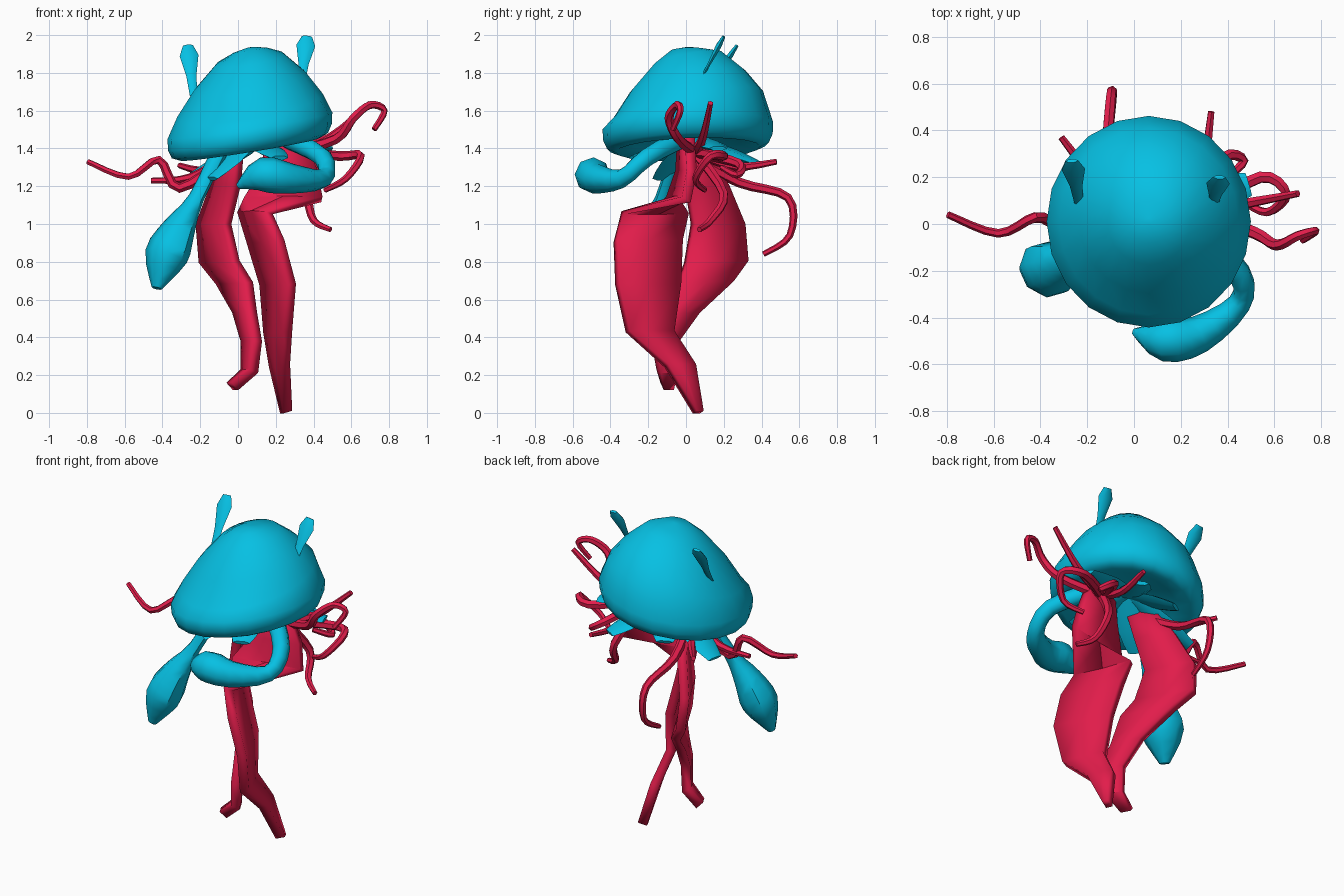
import bpy, bmesh, math
from mathutils import Vector

if "Cube" in bpy.data.objects:
    bpy.data.objects.remove(bpy.data.objects["Cube"])


def material(name, rgb):
    m = bpy.data.materials.new(name)
    m.diffuse_color = (*rgb, 1)
    m.use_nodes = True
    m.node_tree.nodes["Principled BSDF"].inputs["Base Color"].default_value = m.diffuse_color
    return m


TEAL = material("teal", (0.002, 0.53, 0.77))
RED = material("crimson", (0.76, 0.012, 0.07))


def finish(name, bm, mat, angle=40):
    bmesh.ops.recalc_face_normals(bm, faces=bm.faces)
    me = bpy.data.meshes.new(name)
    bm.to_mesh(me)
    bm.free()
    me.materials.append(mat)
    ob = bpy.data.objects.new(name, me)
    bpy.context.collection.objects.link(ob)
    bpy.ops.object.select_all(action='DESELECT')
    ob.select_set(True)
    bpy.context.view_layer.objects.active = ob
    bpy.ops.object.shade_smooth_by_angle(angle=math.radians(angle))
    return ob


def skin(bm, rings):
    """Bridge consecutive vertex rings and cap both ends."""
    n = len(rings[0])
    for a, b in zip(rings, rings[1:]):
        for i in range(n):
            j = (i + 1) % n
            bm.faces.new((a[i], a[j], b[j], b[i]))
    bm.faces.new(rings[0])
    bm.faces.new(rings[-1])


def spline(vals, steps):
    """Catmull-Rom resampling of a list of vectors."""
    out = []
    for i in range(len(vals) - 1):
        p0, p1, p2 = vals[max(i - 1, 0)], vals[i], vals[i + 1]
        p3 = vals[min(i + 2, len(vals) - 1)]
        for s in range(steps):
            t = s / steps
            out.append(0.5 * (2 * p1 + (p2 - p0) * t + (2 * p0 - 5 * p1 + 4 * p2 - p3) * t * t
                              + (3 * p1 - p0 - 3 * p2 + p3) * t ** 3))
    return out + [vals[-1]]


def tube(name, pts, radii, mat, flat=1.0, wide=(0, 0, 1), sides=8, steps=3):
    """Tapered tube; radius runs along `wide`, radius * flat across it."""
    path = spline([Vector(p) for p in pts], steps)
    size = [v.x for v in spline([Vector((r, 0, 0)) for r in radii], steps)]
    bm, rings, u = bmesh.new(), [], Vector(wide)
    for i, p in enumerate(path):
        d = (path[min(i + 1, len(path) - 1)] - path[max(i - 1, 0)]).normalized()
        u = (u - d * u.dot(d)).normalized()
        v = d.cross(u)
        r = max(size[i], 0.006)
        angles = [2 * math.pi * k / sides for k in range(sides)]
        rings.append([bm.verts.new(p + u * r * math.cos(a) + v * r * flat * math.sin(a))
                      for a in angles])
    skin(bm, rings)
    return finish(name, bm, mat, 50)


# Bell: lathed profile (radius, height), leaning up to the right and back
profile = [(0.015, 1.935), (0.09, 1.92), (0.18, 1.875), (0.3, 1.755), (0.39, 1.63),
           (0.443, 1.52), (0.44, 1.46), (0.42, 1.415), (0.375, 1.395), (0.28, 1.43),
           (0.015, 1.48)]
bm, rings, N = bmesh.new(), [], 20
for r, z in profile:
    ring = []
    for k in range(N):
        a = 2 * math.pi * k / N
        x, y = r * math.cos(a), r * math.sin(a)
        lean_y = 0.19 if 1.6 < z < 1.9 else 0.04
        ring.append(bm.verts.new((0.063 + x * 0.985, 0.01 + y * 1.02,
                                  z + 0.16 * x + lean_y * y)))
    rings.append(ring)
skin(bm, rings)
finish("bell", bm, TEAL, 60)

# Small paddles on top of the bell
for side, base, tip in (("left", (-0.235, 0.09, 1.68), (-0.265, 0.27, 1.945)),
                        ("right", (0.335, 0.07, 1.75), (0.365, 0.2, 1.993))):
    b, t = Vector(base), Vector(tip)
    tube(side + "_paddle", [b, b.lerp(t, 0.4), b.lerp(t, 0.8), t],
         [0.02, 0.027, 0.05, 0.027], TEAL, 0.35, (1, 0, 0), 6, 1)

# Club-ended arms
tube("left_arm", [(-0.08, -0.03, 1.42), (-0.22, -0.12, 1.14), (-0.31, -0.17, 0.98),
                  (-0.38, -0.2, 0.83), (-0.43, -0.24, 0.66)],
     [0.05, 0.045, 0.095, 0.125, 0.03], TEAL, 0.85, (0.7, -0.7, 0))
tube("right_arm", [(0.27, -0.03, 1.45), (0.45, -0.21, 1.35), (0.45, -0.34, 1.24),
                   (0.28, -0.47, 1.24), (0.13, -0.495, 1.26), (0.0, -0.46, 1.2)],
     [0.055, 0.05, 0.05, 0.08, 0.092, 0.015], TEAL, 1.0)

# Short flat strips spreading under the bell
root = Vector((0.08, 0.05, 1.45))
for i, end in enumerate([(-0.3, 0.14, 1.22), (0.27, 0.38, 1.32), (0.49, 0.17, 1.4),
                         (-0.06, 0.3, 1.32), (0.22, -0.28, 1.35), (-0.14, -0.14, 1.24)]):
    e = Vector(end)
    side = (e - root).cross(Vector((0, 0, 1)))
    tube(f"under_strip_{i + 1}", [root, root.lerp(e, 0.6), e], [0.07, 0.09, 0.05],
         TEAL, 0.25, side, 6, 2)


def ribbon(name, rows):
    """Broad folded band; each row is x, y, z of its middle and half its width."""
    bm, prev = bmesh.new(), None
    for x, y, z, w in rows:
        across = Vector((0.47, -0.88, 0))
        if name == "right_ribbon":
            across = Vector((0.97, 0.2, 0)) if z > 1.1 else Vector((0.4, -0.91, 0))
        mid = Vector((x, y, z))
        cur = [bm.verts.new(mid + across * w * s) for s in (-1, 0, 1)]
        if prev:
            for i in range(2):
                bm.faces.new((prev[i], prev[i + 1], cur[i + 1], cur[i]))
        prev = cur
    ob = finish(name, bm, RED, 30)
    m = ob.modifiers.new("thickness", 'SOLIDIFY')
    m.thickness, m.offset = 0.055, 0


ribbon("left_ribbon", [
    (-0.02, 0, 1.45, 0.07), (-0.065, 0.11, 1.21, 0.12), (-0.13, 0.17, 1.0, 0.15),
    (-0.1, 0.16, 0.8, 0.18), (-0.02, 0.1, 0.69, 0.16), (0.035, -0.02, 0.53, 0.09),
    (0.07, -0.11, 0.38, 0.07), (0.06, -0.1, 0.22, 0.05), (-0.03, -0.1, 0.14, 0.03)])
ribbon("right_ribbon", [
    (0.25, 0.0, 1.46, 0.1), (0.27, 0, 1.28, 0.15), (0.24, -0.04, 1.13, 0.21),
    (0.09, -0.165, 1.06, 0.18), (0.145, -0.2, 0.91, 0.19), (0.21, -0.2, 0.68, 0.18),
    (0.21, -0.19, 0.43, 0.13), (0.22, -0.03, 0.25, 0.08), (0.255, 0.065, 0.004, 0.02)])


# Thin curling tentacles, tapering from root to tip
def tentacle(name, pts):
    n = len(pts) - 1
    tube(name, pts, [0.03 - 0.015 * k / n for k in range(n + 1)], RED, 1.0,
         (0.1, 0.2, 1), 6, 4)


left_root, right_root = (-0.05, 0.03, 1.36), (0.28, 0.05, 1.38)
tentacle("left_tentacle", [left_root, (-0.31, 0, 1.19), (-0.42, 0.03, 1.34),
                           (-0.58, -0.04, 1.25), (-0.795, 0.04, 1.33)])
tentacle("back_tentacle", [left_root, (-0.11, 0.28, 1.22), (-0.1, 0.54, 1.14),
                           (-0.09, 0.55, 0.94), (-0.1, 0.41, 0.84)])
tentacle("right_high_tentacle", [right_root, (0.52, -0.04, 1.45), (0.61, -0.09, 1.56),
                                 (0.7, -0.05, 1.63), (0.775, -0.03, 1.6),
                                 (0.72, -0.07, 1.5)])
tentacle("right_low_tentacle", [right_root, (0.54, 0.2, 1.36), (0.65, 0.13, 1.36),
                                (0.57, 0.05, 1.24), (0.46, 0.1, 1.18)])
tentacle("curled_tentacle", [right_root, (0.38, 0.28, 1.32), (0.47, 0.27, 1.26),
                             (0.39, 0.19, 1.3)])
tentacle("drooping_tentacle", [right_root, (0.36, 0.2, 1.16), (0.4, 0.13, 1.02),
                               (0.49, 0.07, 0.97)])

# Short tentacles given by their tips, bent at the middle
for i, tip in enumerate([(-0.46, 0.02, 1.23), (-0.31, 0.37, 1.31), (0.33, 0.48, 1.33),
                         (0.7, 0.13, 1.64)]):
    r = Vector(left_root if tip[0] < 0 else right_root)
    t = Vector(tip)
    tentacle(f"short_tentacle_{i + 1}", [r, r.lerp(t, 0.5) - Vector((0, 0, 0.05)), t])
